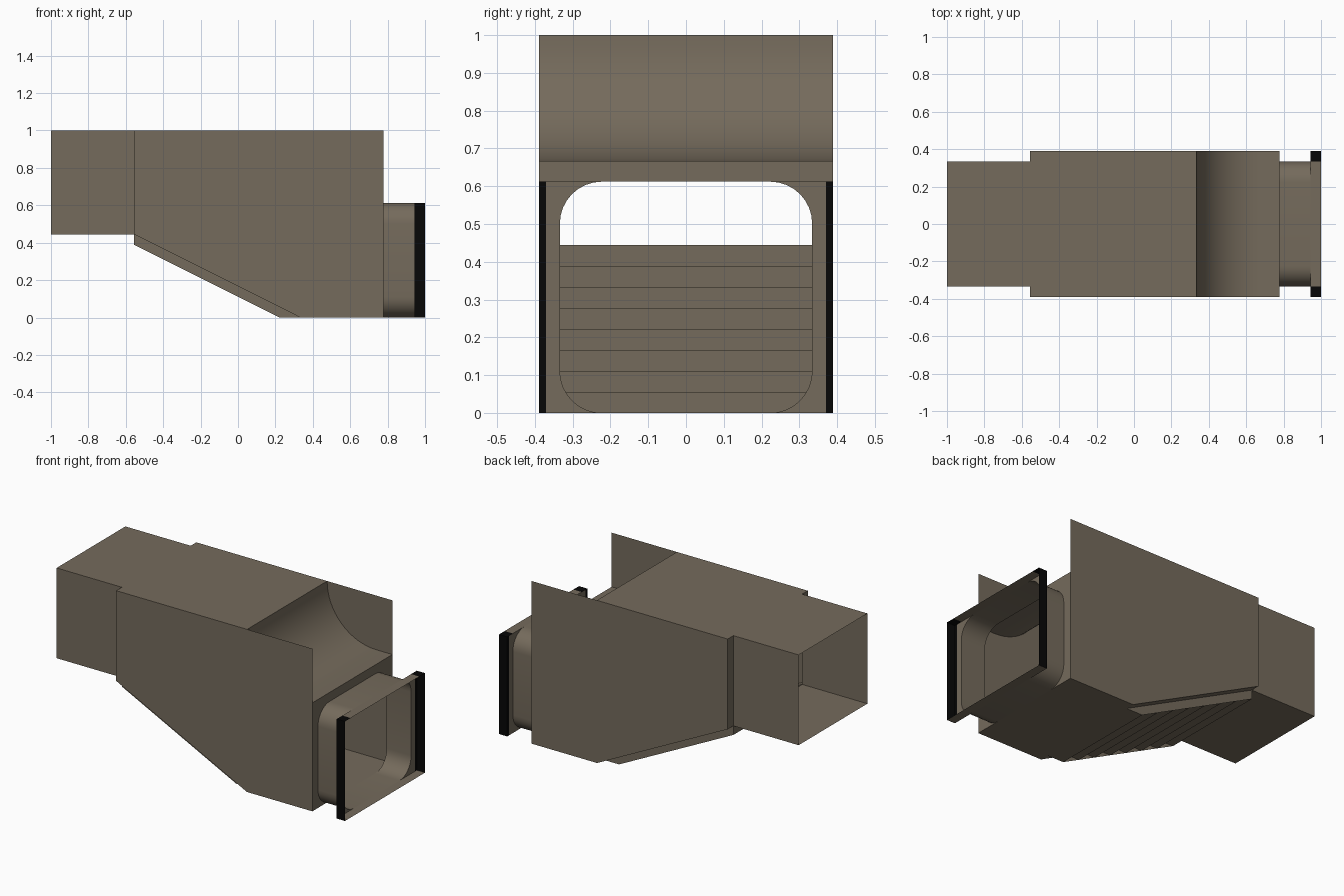
import bpy, bmesh, math
from mathutils import Vector

if "Cube" in bpy.data.objects:
    bpy.data.objects.remove(bpy.data.objects["Cube"])


def material(name, rgb):
    m = bpy.data.materials.new(name)
    m.diffuse_color = (*rgb, 1)
    m.use_nodes = True
    m.node_tree.nodes["Principled BSDF"].inputs["Base Color"].default_value = m.diffuse_color
    return m


BROWN = material("grey_brown", (0.178, 0.147, 0.107))
BLACK = material("black_edge", (0.002, 0.002, 0.002))

W, N = 0.389, 0.334           # half widths: wide body, narrow duct
X0, X1, XR = -0.556, 0.778, 0.944
SILL, LIP, RIM = 0.445, 0.667, 0.612


def finish(name, bm, black_rule=None, smooth=False):
    me = bpy.data.meshes.new(name)
    bm.to_mesh(me)
    bm.free()
    me.materials.append(BROWN)
    me.materials.append(BLACK)
    if black_rule:
        for p in me.polygons:
            p.material_index = int(black_rule(p.center))
    ob = bpy.data.objects.new(name, me)
    bpy.context.collection.objects.link(ob)
    if smooth:
        bpy.context.view_layer.objects.active = ob
        ob.select_set(True)
        bpy.ops.object.shade_smooth_by_angle(angle=math.radians(35))
        ob.select_set(False)
    return ob


def strip(name, profile, y0, y1, smooth=False):
    """Sheet following an x-z profile (clockwise = outward), spanning y0..y1."""
    bm = bmesh.new()
    rows = [[bm.verts.new((x, y, z)) for y in (y0, y1)] for x, z in profile]
    for a, b in zip(rows, rows[1:]):
        bm.faces.new((a[0], b[0], b[1], a[1]))
    return finish(name, bm, smooth=smooth)


def panels(name, polys, out, black_rule=None):
    """Flat polygons plus their mirror image across y = 0."""
    bm = bmesh.new()
    for poly in polys:
        for s in (1, -1):
            f = bm.faces.new([bm.verts.new((x, y * s, z)) for x, y, z in poly])
            f.normal_update()
            if f.normal.dot(Vector((out[0], out[1] * s, out[2]))) < 0:
                f.normal_flip()
    return finish(name, bm, black_rule)


def side(name, y, outline):
    return panels(name, [[(x, y, z) for x, z in outline]], (0, 1, 0))


def arc(cx, cy, r, a0, a1, n=8):
    return [(cx + r * math.cos(math.radians(a0 + (a1 - a0) * i / n)),
             cy + r * math.sin(math.radians(a0 + (a1 - a0) * i / n))) for i in range(n + 1)]


# Wide body: top with concave scoop, floor, side walls
scoop = arc(0.667, 1.0, 0.333, 180, 270, 16)
strip("body_top_and_scoop", [(X0, 1)] + scoop + [(X1, LIP)], -W, W, True)
strip("body_floor", [(X1, 0), (0.333, 0)], -W, W)
side("body_side_walls", W, [(X0, 1), (X1, 1), (X1, 0), (0.333, 0), (X0, SILL)])
panels("body_back_ledges", [[(X0, N, SILL), (X0, W, SILL), (X0, W, 1), (X0, N, 1)]], (-1, 0, 0))
panels("sloped_ledges", [[(X0, N, SILL), (X0, W, SILL), (0.333, W, 0), (0.333, N, 0)]], (-1, 0, -2))

# Stepped underside with plain cheeks
steps, d = [(0.333, 0)], 0.889 / 8
for i in range(8):
    x = 0.333 - d * (i + 1)
    steps += [(x, SILL * i / 8), (x, SILL * (i + 1) / 8)]
strip("stepped_underside", steps, -N, N)
side("step_cheeks", N, [(X0, SILL), (0.333, 0), (0.222, 0), (X0, SILL * 7 / 8)])

# Narrow open duct at the left end
strip("duct_top", [(-1, 1), (X0, 1)], -N, N)
strip("duct_floor", [(X0, SILL), (-1, SILL)], -N, N)
side("duct_sides", N, [(-1, 1), (X0, 1), (X0, SILL), (-1, SILL)])

# Rounded collar tube
R = 0.111
half = arc(N - R, R, R, -90, 0) + arc(N - R, RIM - R, R, 0, 90)
loop = half + [(-y, z) for y, z in reversed(half)]
bm = bmesh.new()
rings = [[bm.verts.new((x, y, z)) for y, z in loop] for x in (X1, XR)]
for i in range(len(loop)):
    j = (i + 1) % len(loop)
    bm.faces.new((rings[0][i], rings[1][i], rings[1][j], rings[0][j]))
bmesh.ops.recalc_face_normals(bm, faces=bm.faces)
finish("collar_tube", bm, smooth=True)

# End wall around the collar opening
panels("end_wall", [[(X1, y, z) for y, z in
                     half + [(0, RIM), (0, LIP), (W, LIP), (W, 0)]]], (1, 0, 0))

# Open rim: backing plate, top and bottom plates, black side plates
B = 0.37
panels("rim_backing", [
    [(XR, y, z) for y, z in half + [(B, RIM), (B, 0)]],
    [(XR, B, 0), (XR, W, 0), (XR, W, RIM), (XR, B, RIM)]],
    (1, 0, 0), lambda c: abs(c.y) > B)
for name, z, up in (("rim_top", RIM, 1), ("rim_bottom", 0, -1)):
    panels(name, [[(XR, a, z), (1, a, z), (1, b, z), (XR, b, z)]
                  for a, b in ((0, N), (N, W))], (0, 0, up),
           lambda c, up=up: up > 0 and abs(c.y) > N)
panels("rim_sides", [[(XR, W, 0), (1, W, 0), (1, W, RIM), (XR, W, RIM)]], (0, 1, 0),
       lambda c: True)
